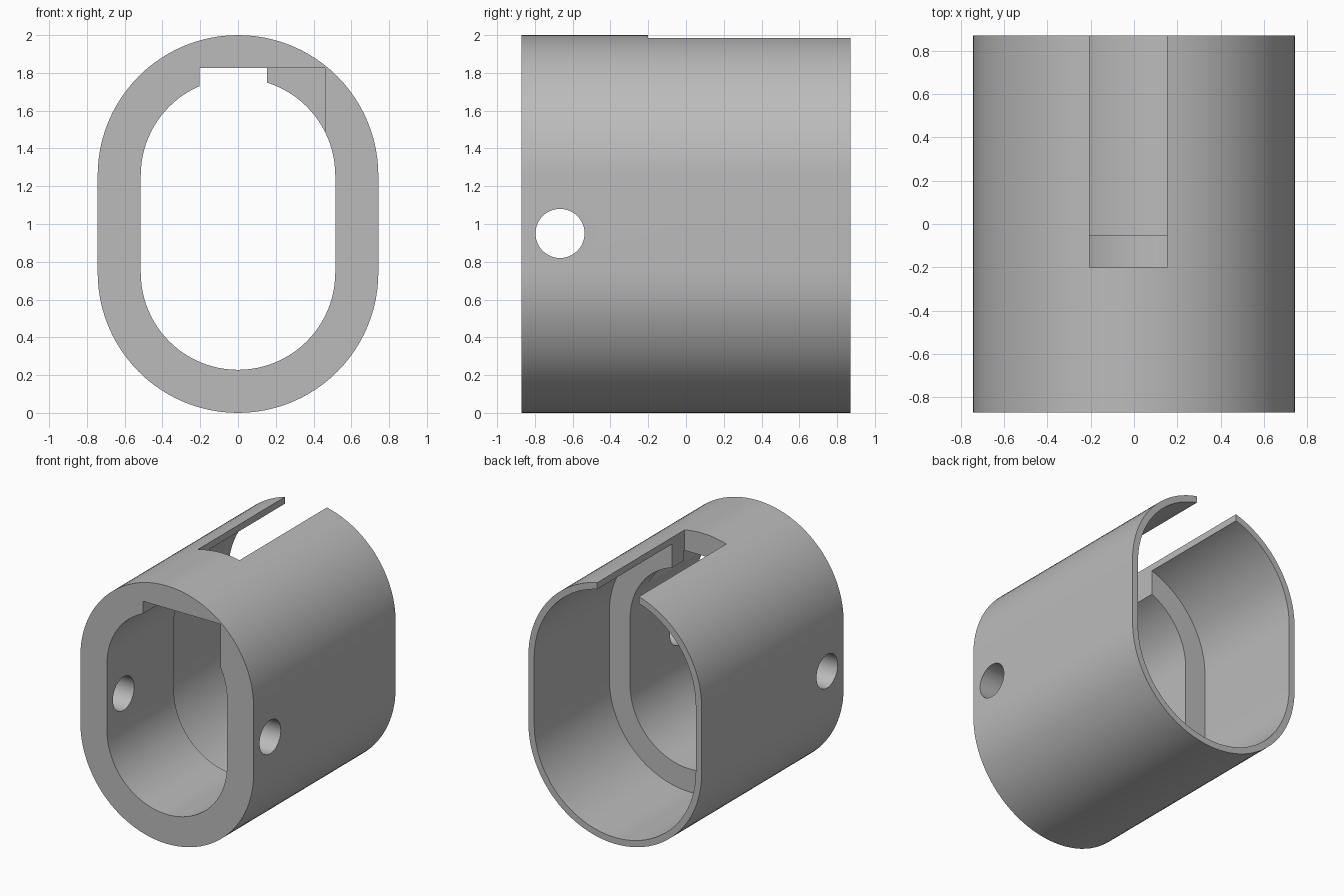
import bpy, bmesh, math
from mathutils import Matrix

cube = bpy.data.objects.get("Cube")
if cube:
    bpy.data.objects.remove(cube, do_unlink=True)

FRONT, BACK, STEP, SLOT = -0.87, 0.87, -0.05, -0.2
OUTER, SHELL, BORE = 0.743, 0.693, 0.515
HALF_FLAT = 1 - OUTER

grey = bpy.data.materials.new("grey")
grey.use_nodes = True
colour = (0.5, 0.5, 0.5, 1)
grey.diffuse_color = colour
grey.node_tree.nodes["Principled BSDF"].inputs["Base Color"].default_value = colour


def make_object(name, bm):
    bmesh.ops.recalc_face_normals(bm, faces=bm.faces)
    mesh = bpy.data.meshes.new(name)
    bm.to_mesh(mesh)
    bm.free()
    mesh.materials.append(grey)
    obj = bpy.data.objects.new(name, mesh)
    bpy.context.collection.objects.link(obj)
    return obj


def oval(bm, radius, y, steps=48):
    """Ring of vertices: two half circles joined by straight sides."""
    ring = []
    for centre, start in ((1 + HALF_FLAT, 0), (1 - HALF_FLAT, math.pi)):
        for i in range(steps + 1):
            a = start + math.pi * i / steps
            ring.append(bm.verts.new((radius * math.cos(a), y,
                                      centre + radius * math.sin(a))))
    return ring


def box(name, x0, x1, y0, y1, z0, z1):
    bm = bmesh.new()
    bmesh.ops.create_cube(bm, size=1)
    for v in bm.verts:
        v.co = ((x0 + x1) / 2 + v.co.x * (x1 - x0),
                (y0 + y1) / 2 + v.co.y * (y1 - y0),
                (z0 + z1) / 2 + v.co.z * (z1 - z0))
    return make_object(name, bm)


# Oval sleeve: thick collar at the front, thin shell behind it
bm = bmesh.new()
rings = [oval(bm, r, y) for r, y in (
    (OUTER, FRONT), (OUTER, BACK), (SHELL, BACK),
    (SHELL, STEP), (BORE, STEP), (BORE, FRONT))]
for a, b in zip(rings, rings[1:] + rings[:1]):
    for i in range(len(a)):
        j = (i + 1) % len(a)
        bm.faces.new((a[i], a[j], b[j], b[i]))
sleeve = make_object("sleeve", bm)

# Cutters: open top slot, pocket inside the collar, cross hole
cutters = [
    box("slot_cutter", -0.205, 0.153, SLOT, 1.2, 1.5, 2.3),
    box("pocket_cutter", -0.205, 0.46, -1.2, SLOT + 0.004, 1.3, 1.826),
]
bm = bmesh.new()
bmesh.ops.create_cone(bm, cap_ends=True, segments=48, radius1=0.13, radius2=0.13, depth=2,
                      matrix=Matrix.Translation((0, -0.667, 0.95))
                      @ Matrix.Rotation(math.pi / 2, 4, 'Y'))
cutters.append(make_object("hole_cutter", bm))

bpy.ops.object.select_all(action='DESELECT')
bpy.context.view_layer.objects.active = sleeve
sleeve.select_set(True)
for cutter in cutters:
    cutter.hide_render = True
    mod = sleeve.modifiers.new(cutter.name, 'BOOLEAN')
    mod.operation = 'DIFFERENCE'
    mod.solver = 'EXACT'
    mod.object = cutter
    bpy.ops.object.modifier_apply(modifier=mod.name)
    bpy.data.objects.remove(cutter, do_unlink=True)

bpy.ops.object.shade_smooth_by_angle(angle=math.radians(25))
